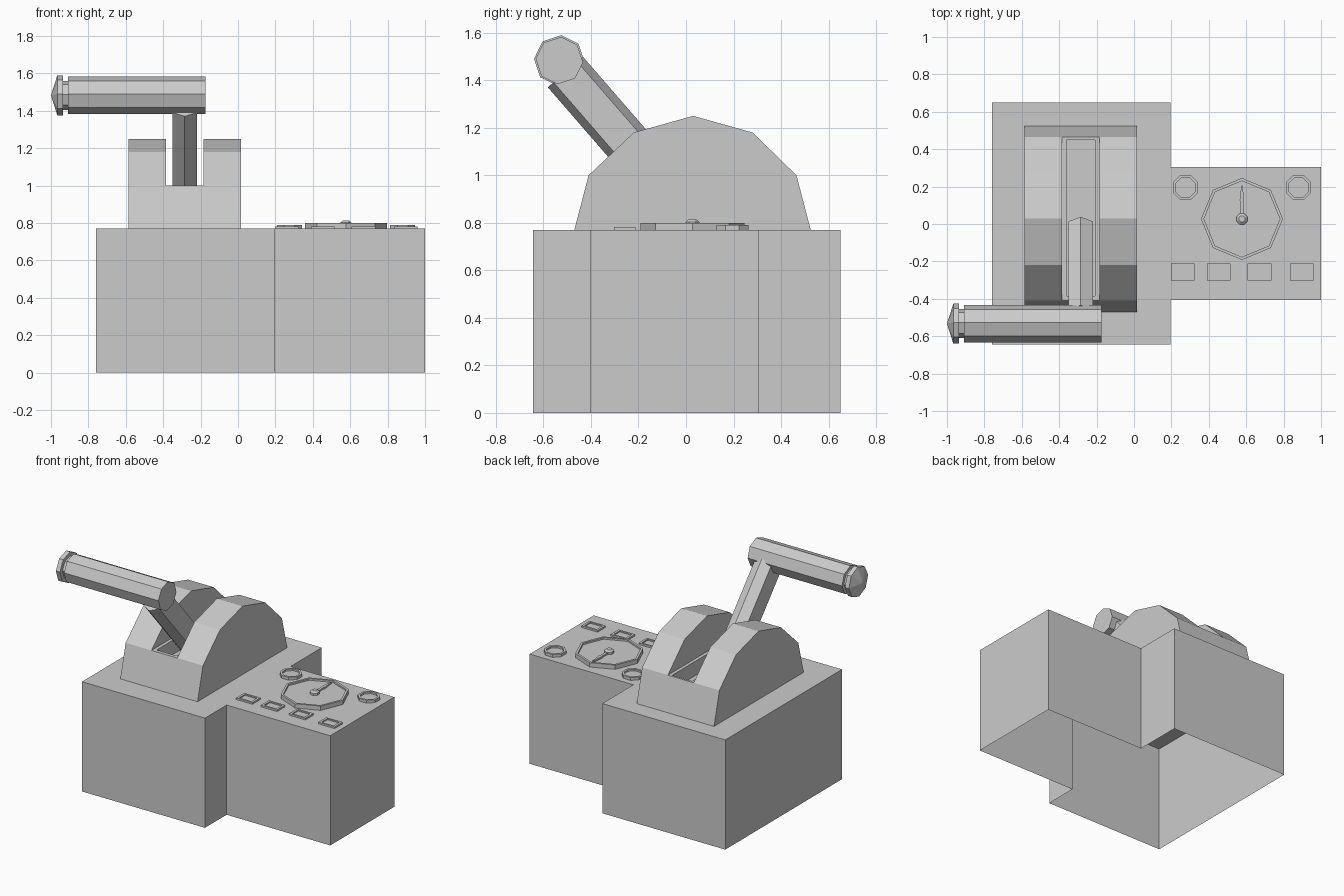
import bpy, bmesh, math
from mathutils import Vector, Matrix

if "Cube" in bpy.data.objects:
    bpy.data.objects.remove(bpy.data.objects["Cube"])

TOP = 0.77  # height of the console surface


def finish(name, bm):
    bmesh.ops.recalc_face_normals(bm, faces=bm.faces)
    mesh = bpy.data.meshes.new(name)
    bm.to_mesh(mesh)
    bm.free()
    ob = bpy.data.objects.new(name, mesh)
    bpy.context.collection.objects.link(ob)
    return ob


def loft(name, rings, caps=(True, True)):
    """Bridge rings of points; a one-point ring makes a tip."""
    bm = bmesh.new()
    vs = [[bm.verts.new(p) for p in r] for r in rings]
    for a, b in zip(vs, vs[1:]):
        n = len(a)
        for i in range(n):
            j = (i + 1) % n
            bm.faces.new((a[i], a[j], b[0]) if len(b) == 1 else (a[i], a[j], b[j], b[i]))
    if caps[0]:
        bm.faces.new(vs[0])
    if caps[1] and len(vs[-1]) > 1:
        bm.faces.new(vs[-1])
    return finish(name, bm)


def polygon(r, n, turn):
    return [(r * math.cos(turn + k * math.tau / n), r * math.sin(turn + k * math.tau / n))
            for k in range(n)]


def box(name, x0, x1, y0, y1, z0, z1):
    base = [(x0, y0), (x1, y0), (x1, y1), (x0, y1)]
    return loft(name, [[(x, y, z) for x, y in base] for z in (z0, z1)])


def cut(ob, cutter):
    mod = ob.modifiers.new("cut", 'BOOLEAN')
    mod.operation, mod.solver, mod.object = 'DIFFERENCE', 'EXACT', cutter
    bpy.context.view_layer.objects.active = ob
    bpy.ops.object.modifier_apply(modifier=mod.name)
    bpy.data.objects.remove(cutter)


def framed_panel(name, cx, cy, outer, inner, height, depth):
    """Raised rim with a sunken face."""
    steps = [(outer, TOP), (outer, TOP + height), (inner, TOP + height),
             (inner, TOP + height - depth)]
    return loft(name, [[(cx + x, cy + y, z) for x, y in pts] for pts, z in steps],
                (False, True))


# Console body: one stepped outline, open underneath
outline = [(-0.76, -0.645), (0.195, -0.645), (0.195, -0.405), (1, -0.405),
           (1, 0.305), (0.195, 0.305), (0.195, 0.65), (-0.76, 0.65)]
loft("console_body", [[(x, y, z) for x, y in outline] for z in (0, TOP)], (False, True))

# Lever housing: faceted arch with a slot and a sunken groove
arch = [(-0.47, TOP), (-0.41, 1.0), (-0.22, 1.18), (0.03, 1.25),
        (0.28, 1.18), (0.465, 1.0), (0.525, TOP)]
housing = loft("lever_housing", [[(x, y, z) for y, z in arch] for x in (-0.585, 0.015)])
cut(housing, box("slot_cutter", -0.385, -0.185, -0.8, 0.8, 1.0, 1.5))
cut(housing, box("groove_cutter", -0.362, -0.208, -0.385, 0.45, 0.9, 1.1))

# Lever arm: flattened hexagonal bar leaning forward
along = Vector((0, -0.655, 0.755)).normalized()
across = Vector((0, along.z, -along.y))
start = Vector((-0.285, -0.239, 1.125))
hexagon = [(0, 0.098), (0.065, 0.066), (0.065, -0.066),
           (0, -0.098), (-0.065, -0.066), (-0.065, 0.066)]
loft("lever_arm", [[start + along * t + across * v + Vector((u, 0, 0)) for u, v in hexagon]
                   for t in (-0.31, 0.41)])

# Handle grip and its pointed end cap
def handle_part(name, steps):
    rings = []
    for x, r in steps:
        pts = polygon(r, 8, math.radians(-4)) if r else [(0, 0)]
        rings.append([(x, -0.533 + y, 1.483 + z) for y, z in pts])
    return loft(name, rings)

handle_part("handle_grip", [(-0.175, 0.1), (-0.908, 0.1)])
handle_part("handle_end_cap", [(-0.905, 0.078), (-0.935, 0.078), (-0.935, 0.107),
                               (-0.966, 0.107), (-1.0, 0)])

# Main gauge with needle and domed hub
gx, gy = 0.577, 0.027
framed_panel("gauge_dial", gx, gy, polygon(0.219, 8, math.pi / 2),
             polygon(0.203, 8, math.pi / 2), 0.03, 0.012)
needle = [(-0.012, 0), (0.012, 0), (0.008, 0.08), (0.012, 0.1), (0.003, 0.18),
          (-0.003, 0.18), (-0.012, 0.1), (-0.008, 0.08)]
loft("gauge_needle", [[(gx + x, gy + y, z) for x, y in needle] for z in (0.785, 0.8)])
hub = [(0.032, 0.785), (0.032, 0.803), (0.018, 0.814)]
loft("gauge_hub", [[(gx + x, gy + y, z) for x, y in polygon(r, 8, math.pi / 8)] for r, z in hub])

# Two small dials
for side, x in (("left", 0.275), ("right", 0.88)):
    framed_panel("small_dial_" + side, x, 0.195, polygon(0.073, 8, math.pi / 8),
                 polygon(0.057, 8, math.pi / 8), 0.02, 0.012)

# Row of push buttons
def rect(w, h):
    return [(-w, -h), (w, -h), (w, h), (-w, h)]

for i, x in enumerate((0.26, 0.452, 0.671, 0.898)):
    framed_panel(f"button_{i + 1}", x, -0.257, rect(0.063, 0.045), rect(0.047, 0.032), 0.012, 0.008)
